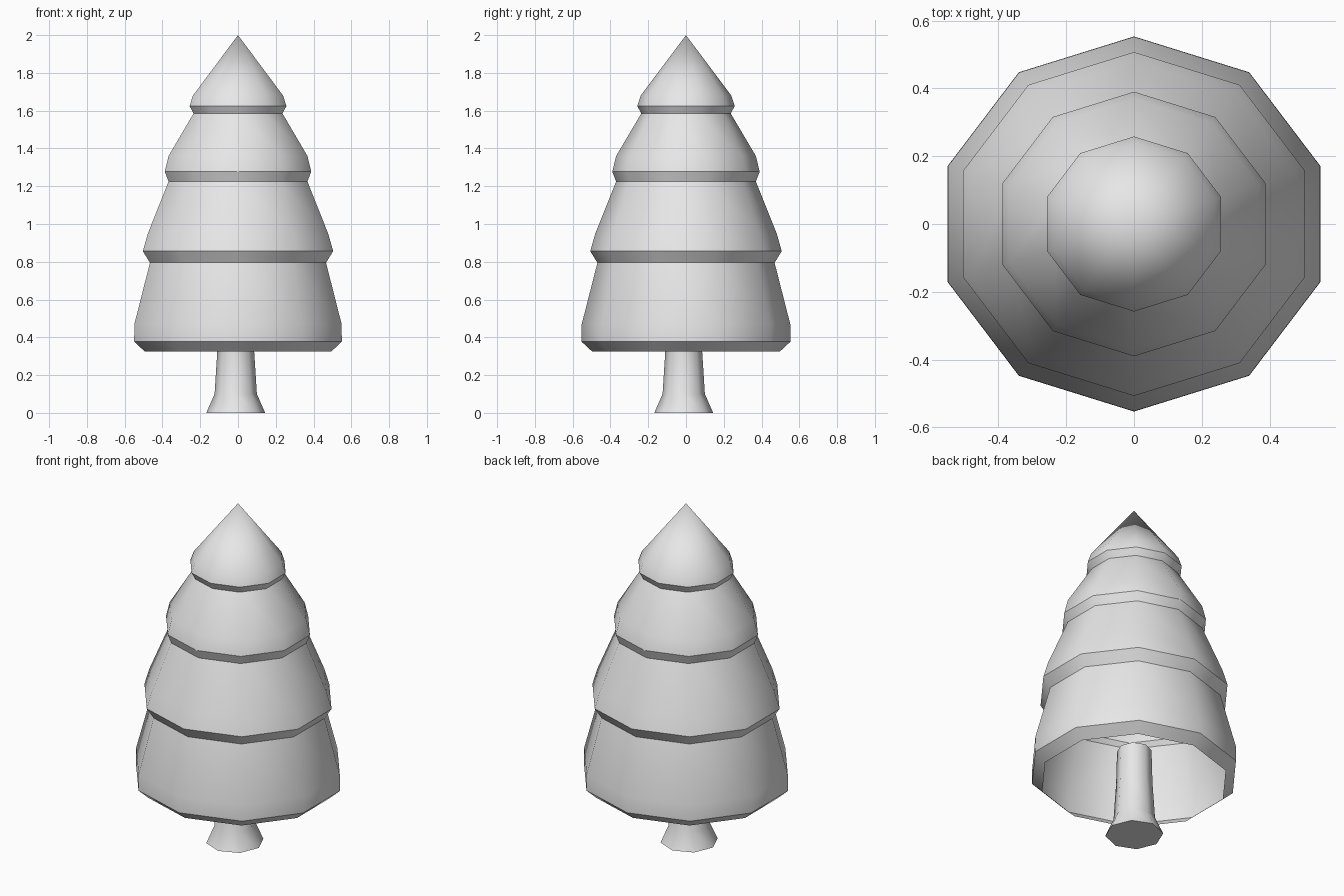
import bpy
import bmesh
from math import cos, sin, pi

default = bpy.data.objects.get("Cube")
if default:
    bpy.data.objects.remove(default, do_unlink=True)

grey = bpy.data.materials.new("light_grey")
grey.use_nodes = True
colour = (0.8, 0.8, 0.8, 1.0)
grey.diffuse_color = colour
grey.node_tree.nodes["Principled BSDF"].inputs["Base Color"].default_value = colour


def lathe(name, profile, sides, start=0.0, stretch=1.0, centre=(0, 0), cap=False):
    """Spin (radius, z, sharp) points, listed top down, into a smooth shell."""
    bm = bmesh.new()
    rings = []
    for radius, z, _ in profile:
        if radius == 0:
            rings.append([bm.verts.new((centre[0], centre[1], z))] * sides)
            continue
        angles = [start + 2 * pi * i / sides for i in range(sides)]
        rings.append([bm.verts.new((centre[0] + radius * stretch * cos(a),
                                    centre[1] + radius * sin(a), z)) for a in angles])
    for upper, lower in zip(rings, rings[1:]):
        for i in range(sides):
            j = (i + 1) % sides
            corners = [upper[i], lower[i], lower[j], upper[j]]
            bm.faces.new(list(dict.fromkeys(corners)))
    for face in bm.faces:
        face.smooth = True
    if cap:
        bm.faces.new(rings[0])
        bm.faces.new(rings[-1][::-1])
    # Sharp creases around the rims
    for ring, (_, _, sharp) in zip(rings, profile):
        if sharp:
            for i in range(sides):
                edge = bm.edges.get((ring[i], ring[(i + 1) % sides]))
                edge.smooth = False
    mesh = bpy.data.meshes.new(name)
    bm.to_mesh(mesh)
    bm.free()
    mesh.materials.append(grey)
    obj = bpy.data.objects.new(name, mesh)
    bpy.context.collection.objects.link(obj)
    return obj


# Foliage: four stacked tiers, each with a shoulder, a rim and a tucked underside
tiers = [
    ((0.24, 1.68), (0.258, 1.625), (0.237, 1.585)),
    ((0.37, 1.36), (0.39, 1.277), (0.37, 1.225)),
    ((0.48, 0.95), (0.507, 0.856), (0.469, 0.795)),
    ((0.552, 0.47), (0.553, 0.377), (0.497, 0.325)),
]
outline = [(0, 2.0, False)]
for shoulder, rim, tuck in tiers:
    outline += [(*shoulder, False), (*rim, True), (*tuck, True)]
lathe("foliage", outline, 10, start=pi / 2, stretch=1.045)

# Trunk with a flared foot
trunk_outline = [(0.093, 0.52, True), (0.098, 0.32, False),
                 (0.112, 0.1, False), (0.156, 0.0, True)]
lathe("trunk", trunk_outline, 8, centre=(-0.012, -0.012), cap=True)
